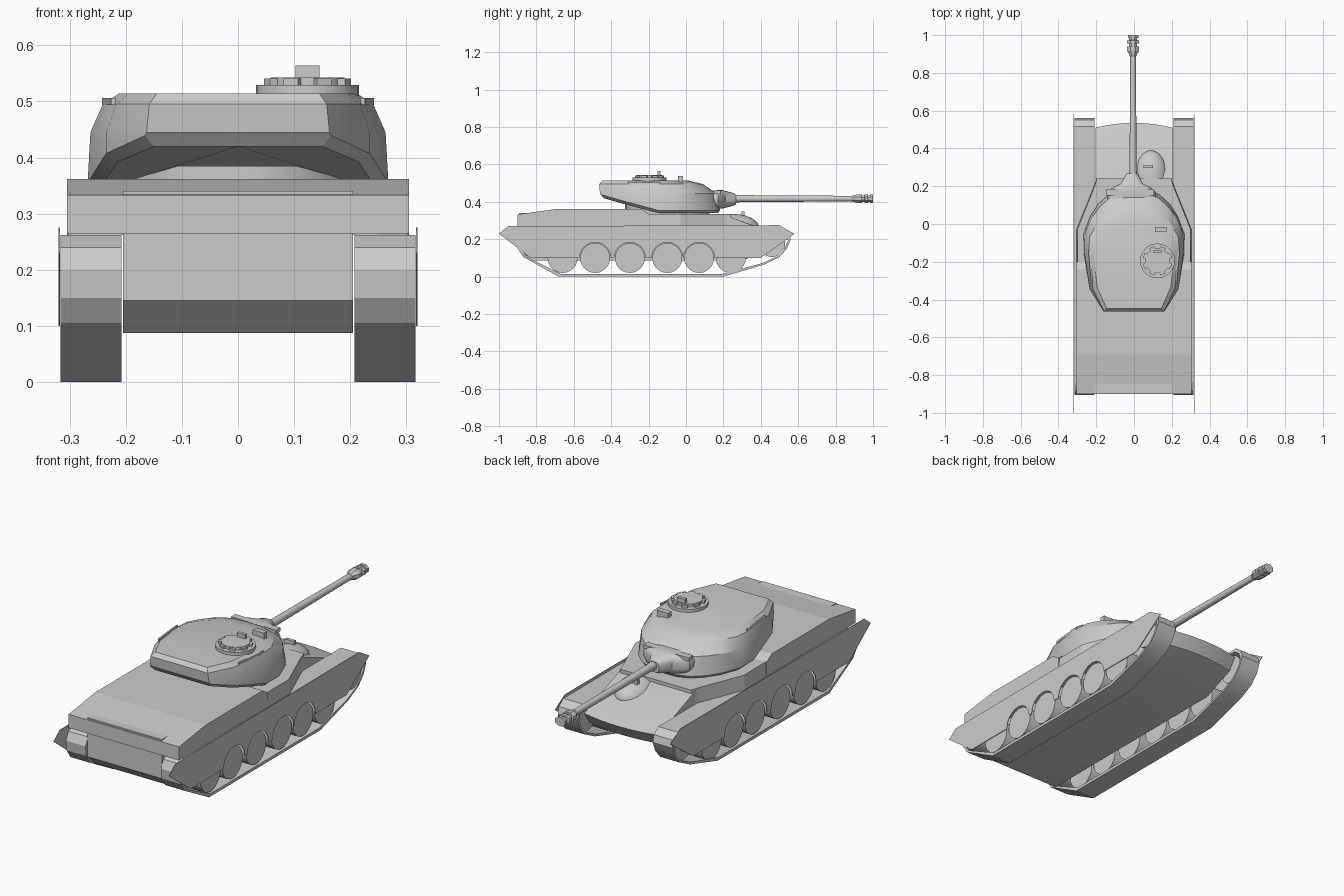
import bpy, math
from math import sin, cos, pi

if "Cube" in bpy.data.objects:
    bpy.data.objects.remove(bpy.data.objects["Cube"])


def make(name, verts, faces, smooth=None):
    me = bpy.data.meshes.new(name)
    me.from_pydata(verts, [], faces)
    ob = bpy.data.objects.new(name, me)
    bpy.context.collection.objects.link(ob)
    bpy.ops.object.select_all(action='DESELECT')
    ob.select_set(True)
    bpy.context.view_layer.objects.active = ob
    bpy.ops.object.mode_set(mode='EDIT')
    bpy.ops.mesh.select_all(action='SELECT')
    bpy.ops.mesh.normals_make_consistent(inside=False)
    bpy.ops.object.mode_set(mode='OBJECT')
    if smooth:
        bpy.ops.object.shade_smooth_by_angle(angle=math.radians(smooth))
    return ob


def loft(name, rings, caps=True, wrap=False, smooth=None):
    n, m = len(rings[0]), len(rings)
    faces = []
    for r in range(m if wrap else m - 1):
        a, b = r * n, ((r + 1) % m) * n
        faces += [(a + i, a + (i + 1) % n, b + (i + 1) % n, b + i) for i in range(n)]
    if caps:
        faces += [tuple(range(n))[::-1], tuple(range((m - 1) * n, m * n))]
    return make(name, [p for r in rings for p in r], faces, smooth)


def plate(name, prof, x0, x1):
    return loft(name, [[(x, y, z) for y, z in prof] for x in (x0, x1)])


def box(name, c, s):
    x, y, z = c
    prof = [(y + a * s[1] / 2, z + b * s[2] / 2) for a, b in ((-1, -1), (1, -1), (1, 1), (-1, 1))]
    return plate(name, prof, x - s[0] / 2, x + s[0] / 2)


def disc(name, c, r, z0, z1, n=24):
    return loft(name, [[(c[0] + r * cos(2 * pi * i / n), c[1] + r * sin(2 * pi * i / n), z)
                        for i in range(n)] for z in (z0, z1)], smooth=30)


def along_y(name, cx, cz, secs, n=16, power=1.0, smooth=35):
    # sections (y, half width, half height); power < 1 squares the section off
    def q(v):
        return math.copysign(abs(v) ** power, v)
    return loft(name, [[(cx + w * q(cos(2 * pi * (i + .5) / n)), y, cz + h * q(sin(2 * pi * (i + .5) / n)))
                        for i in range(n)] for y, w, h in secs], smooth=smooth)


def mirrored(half):
    # half outline from the front to the rear, reflected across x = 0
    return half + [(-p[0], *p[1:]) for p in reversed(half) if p[0] > 1e-6]


# lower hull with a nose that bows forward
rings = []
for k in range(-4, 5):
    x = .205 * k / 4
    bow = .025 * (1 - (k / 4) ** 2)
    rings.append([(x, y, z) for y, z in ((-.893, .34), (-.893, .145), (-.83, .087), (.3, .087),
                                         (.47 + bow, .155), (.51 + bow, .215), (.22, .325), (.1, .335))])
loft("lower_hull", rings, smooth=30)

# rear engine deck
plate("engine_deck", [(-.9, .265), (-.9, .333), (-.69, .362), (-.24, .362), (-.2, .335), (-.2, .265)],
      -.305, .305)

# raised hull collar under the turret
collar = mirrored([(.2, .24), (.212, .2), (.305, -.03), (.303, -.27), (.25, -.29)])
loft("turret_collar", [[(x, y, .262) for x, y in collar],
                       [(x * .985, y, .335) for x, y in collar]])

# driver's hood and periscope
bpy.ops.mesh.primitive_uv_sphere_add(segments=24, ring_count=12, radius=1, location=(.09, .25, .265))
hood = bpy.context.object
hood.name = "driver_hood"
hood.scale = (.09, .14, .07)
bpy.ops.object.shade_smooth()
box("driver_periscope", (.075, .305, .335), (.05, .016, .025))

# running gear, both sides
track = [(-.68, 0), (.2, 0), (.42, .065), (.5, .105), (.54, .15), (.56, .2), (.55, .235), (.515, .262),
         (-.84, .262), (-.885, .24), (-.905, .2), (-.9, .15), (-.87, .105)]
inner = [(-.17 + (y + .17) * .98, .13 + (z - .13) * .89) for y, z in track]
wheels = [-.66, -.486, -.3, -.1, .07, .24]
skirt = [(.58, .228), (.5, .275), (-.95, .27), (-1, .23), (-.83, .1), (-.575, .1)]
for w in wheels[1:5]:
    skirt += [(w + .084 * cos(pi - pi * i / 8), .1 + .084 * sin(pi * i / 8)) for i in range(9)]
skirt += [(.4, .1)]
for s, side in ((1, "right"), (-1, "left")):
    loft(f"track_{side}", [[(s * x, y, z) for y, z in pr] for x, pr in
                           ((.208, track), (.316, track), (.316, inner), (.208, inner))],
         caps=False, wrap=True, smooth=25)
    plate(f"side_skirt_{side}", skirt, s * .317, s * .32)
    for i, w in enumerate(wheels + [-.82, .46]):
        road = i < 6
        r, z = (.08, .1) if road else (.07, .175)
        loft(f"{'road_wheel' if road else 'end_wheel'}_{side}_{i + 1}",
             [[(s * x, w + r * cos(2 * pi * k / 24), z + r * sin(2 * pi * k / 24)) for k in range(24)]
              for x in (.222, .31)], smooth=30)

# turret: stacked outlines, underside rising toward the bustle


def under(y):
    if y > -.165:
        return .34
    return .34 + (-.165 - y) * .29


base = [(0, .17), (.07, .168), (.125, .145), (.175, .1), (.215, .04), (.25, -.05), (.25, -.15),
        (.215, -.345), (.15, -.44), (0, -.44)]
edge = [(0, .182), (.075, .178), (.135, .155), (.19, .105), (.232, .04), (.266, -.05), (.268, -.15),
        (.235, -.345), (.166, -.455), (0, -.455)]
mid = [(0, .162), (.075, .158), (.13, .137), (.183, .09), (.226, .03), (.26, -.05), (.263, -.15),
       (.235, -.345), (.163, -.46), (0, -.46)]
shoulder = [(0, .09), (.07, .087), (.118, .07), (.165, .035), (.203, -.01), (.235, -.07), (.241, -.16),
            (.217, -.345), (.158, -.464), (0, -.464)]
roof = [(0, .01), (.06, .008), (.1, 0), (.135, -.025), (.17, -.06), (.2, -.1), (.212, -.17),
        (.195, -.335), (.145, -.447), (0, -.447)]
loft("turret", [mirrored([(x, y, under(y)) for x, y in base]),
                mirrored([(x, y, under(y) + .015) for x, y in edge]),
                mirrored([(x, y, .445) for x, y in mid]),
                mirrored([(x, y, .495) for x, y in shoulder]),
                mirrored([(x, y, .514) for x, y in roof])], smooth=28)
disc("turret_ring", (0, -.1), .225, .32, .385, 32)

# gun, mantlet and muzzle brake
along_y("mantlet", -.012, .413, [(.12, .13, .045), (.17, .128, .05), (.195, .1, .05), (.212, .06, .045),
                                 (.255, .036, .034), (.268, .026, .026)], 20, .65)
box("mantlet_cover_bar", (-.02, .168, .452), (.25, .034, .018))
along_y("gun_barrel", -.005, .417, [(.24, .022, .022), (.3, .019, .019), (.92, .015, .015)])
along_y("muzzle_brake", -.005, .417,
        [(.885, .017, .017), (.9, .023, .02), (.915, .034, .025), (.94, .034, .025), (.941, .022, .018),
         (.955, .022, .018), (.956, .034, .025), (.972, .034, .025), (.973, .022, .018),
         (.984, .022, .018), (.985, .03, .024), (1, .03, .024)], 8, smooth=25)

# commander's cupola with vision blocks
cup = (.124, -.195)
disc("cupola_base", cup, .092, .505, .529)
disc("cupola_ring", cup, .066, .525, .543)
for i in range(8):
    a = 2 * pi * (i + .5) / 8
    ob = box(f"vision_block_{i + 1}", (0, 0, 0), (.016, .028, .014))
    ob.location = (cup[0] + .07 * cos(a), cup[1] + .07 * sin(a), .534)
    ob.rotation_euler.z = a
box("cupola_sight", (.124, -.145, .55), (.043, .016, .028))
box("roof_sight", (.142, -.03, .522), (.062, .026, .032))

# long rails along the upper turret edges
for s, side in ((1, "right"), (-1, "left")):
    loft(f"turret_rail_{side}", [[(s * (x + a), y, .5 + b) for a, b in
                                  ((-.004, -.006), (.004, -.006), (.004, .006), (-.004, .006))]
                                 for x, y in ((.238, -.14), (.222, -.31))])
